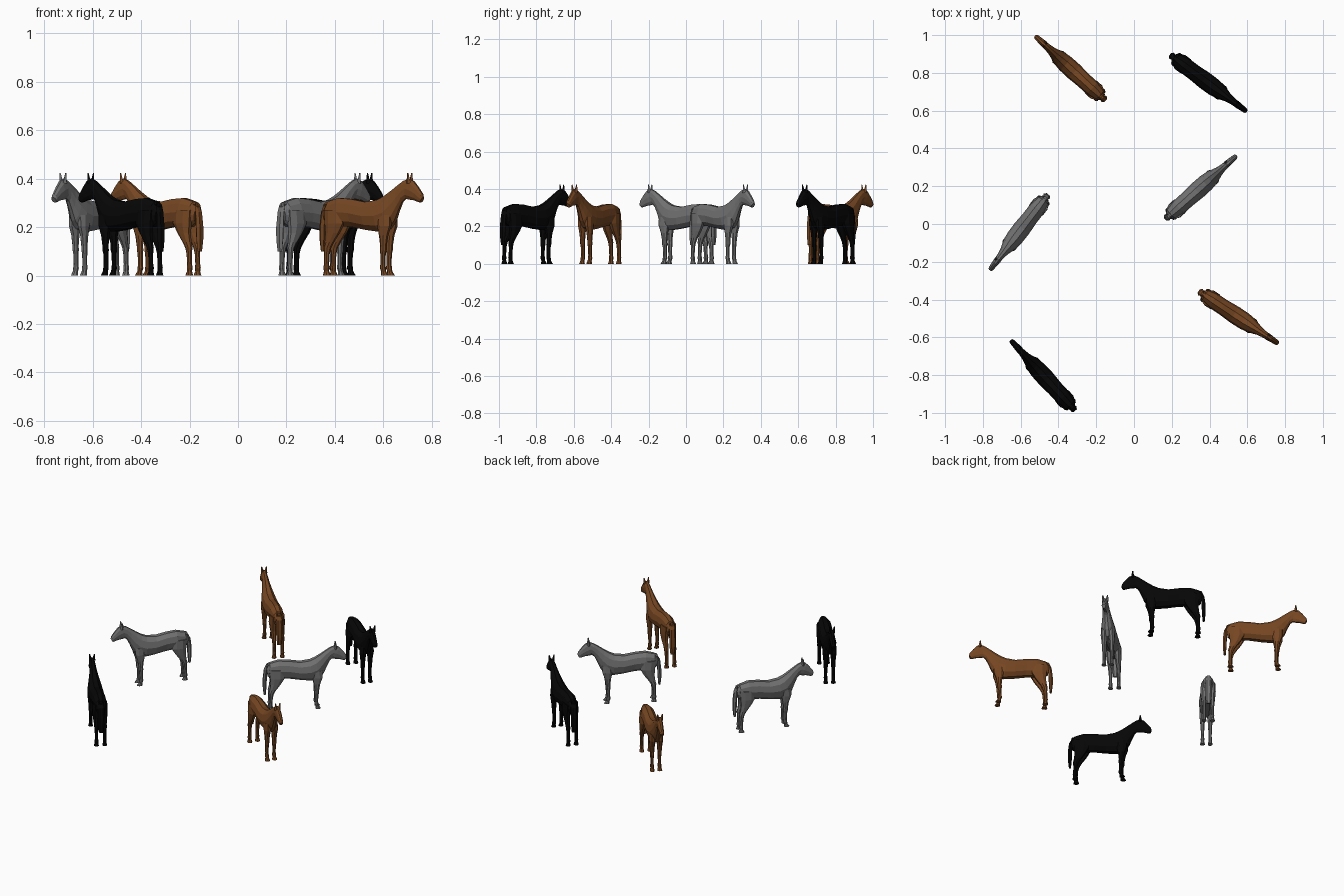
import bpy, bmesh
from math import sin, cos, pi, radians
from mathutils import Matrix

cube = bpy.data.objects.get("Cube")
if cube:
    bpy.data.objects.remove(cube, do_unlink=True)


def material(name, rgb):
    m = bpy.data.materials.new(name)
    m.use_nodes = True
    m.diffuse_color = (*rgb, 1)
    node = m.node_tree.nodes["Principled BSDF"]
    node.inputs["Base Color"].default_value = (*rgb, 1)
    node.inputs["Roughness"].default_value = 0.8
    return m


def loft(stations, offset=0.0, sides=8):
    """Skin oval rings, each spanning two profile points, with a half width."""
    bm = bmesh.new()
    rings = []
    for ax, az, bx, bz, w in stations:
        ring = []
        for i in range(sides):
            a = 2 * pi * (i + 0.5) / sides
            # Scale so the flat sides of the ring reach the profile points
            t = cos(a) / cos(pi / sides)
            x = (ax + bx) / 2 + t * (ax - bx) / 2
            z = (az + bz) / 2 + t * (az - bz) / 2
            ring.append(bm.verts.new((x, offset + w * sin(a) / cos(pi / sides), z)))
        rings.append(ring)
    for r, q in zip(rings, rings[1:]):
        for i in range(sides):
            j = (i + 1) % sides
            bm.faces.new((r[i], r[j], q[j], q[i]))
    bm.faces.new(rings[0])
    bm.faces.new(rings[-1])
    bmesh.ops.recalc_face_normals(bm, faces=bm.faces)
    return bm


def level(rows):
    """Turn (x, z, half length, half width) rows into level ring stations."""
    return [(x + h, z, x - h, z, w) for x, z, h, w in rows]


def ear(side):
    bm = bmesh.new()
    bmesh.ops.create_cone(bm, cap_ends=True, segments=4, radius1=0.011, radius2=0.003,
                          depth=0.042,
                          matrix=Matrix.Translation((0.185, side * 0.012, 0.402))
                          @ Matrix.Rotation(radians(-8 * side), 4, 'X'))
    return bm


# Trunk, neck and head: top point, bottom point, half width
BODY = [
    (-.234, .275, -.226, .220, .020), (-.215, .306, -.205, .203, .032),
    (-.160, .320, -.155, .205, .041), (-.100, .316, -.090, .200, .041),
    (-.030, .304, -.020, .188, .045), (.030, .312, .040, .181, .044),
    (.060, .326, .088, .193, .039), (.090, .345, .115, .228, .031),
    (.125, .370, .132, .268, .023), (.155, .390, .150, .305, .019),
    (.180, .400, .165, .318, .017), (.205, .390, .182, .314, .017),
    (.226, .367, .207, .311, .015), (.249, .337, .232, .303, .013),
    (.252, .322, .240, .302, .011),
]
TAIL = [
    (-.205, .308, -.205, .288, .010), (-.228, .302, -.236, .284, .014),
    (-.228, .265, -.248, .262, .016), (-.232, .200, -.255, .200, .018),
    (-.234, .150, -.255, .150, .017), (-.238, .100, -.250, .100, .012),
]
HIND_LEG = level([
    (-.172, .270, .046, .018), (-.170, .215, .044, .021), (-.180, .175, .031, .017),
    (-.196, .138, .020, .013), (-.206, .115, .016, .012), (-.208, .090, .011, .010),
    (-.210, .048, .010, .009), (-.211, .032, .012, .011), (-.210, .018, .010, .010),
    (-.208, .000, .017, .014),
])
FRONT_LEG = level([
    (.070, .250, .034, .016), (.074, .205, .030, .019), (.071, .165, .019, .015),
    (.070, .122, .013, .012), (.069, .105, .014, .012), (.068, .090, .011, .010),
    (.067, .046, .010, .009), (.067, .031, .012, .011), (.071, .017, .010, .010),
    (.077, .000, .016, .014),
])


def part_shapes():
    yield "body", loft(BODY, sides=10)
    yield "tail", loft(TAIL, sides=6)
    for side, name in ((1, "left"), (-1, "right")):
        yield name + "_hind_leg", loft(HIND_LEG, side * 0.025)
        yield name + "_front_leg", loft(FRONT_LEG, side * 0.023)
        yield name + "_ear", ear(side)


COATS = {
    "brown": (0.18, 0.062, 0.016),
    "black": (0.002, 0.002, 0.002),
    "grey": (0.165, 0.165, 0.168),
}
# Where each horse stands and its heading in degrees
HERD = {
    "brown": [(-.338, .826, 137.5), (.555, -.495, -33.4)],
    "black": [(.395, .745, -36.6), (-.483, -.800, 132.5)],
    "grey": [(.355, .195, 41.7), (-.61, -.045, -127.6)],
}

for coat, rgb in COATS.items():
    mat = material(coat + " coat", rgb)
    for part, bm in part_shapes():
        mesh = bpy.data.meshes.new(coat + "_" + part)
        bm.to_mesh(mesh)
        bm.free()
        mesh.materials.append(mat)
        for n, (x, y, heading) in enumerate(HERD[coat], 1):
            ob = bpy.data.objects.new(f"{coat}_horse_{n}_{part}", mesh)
            bpy.context.collection.objects.link(ob)
            ob.location = (x, y, 0)
            ob.rotation_euler.z = radians(heading)
